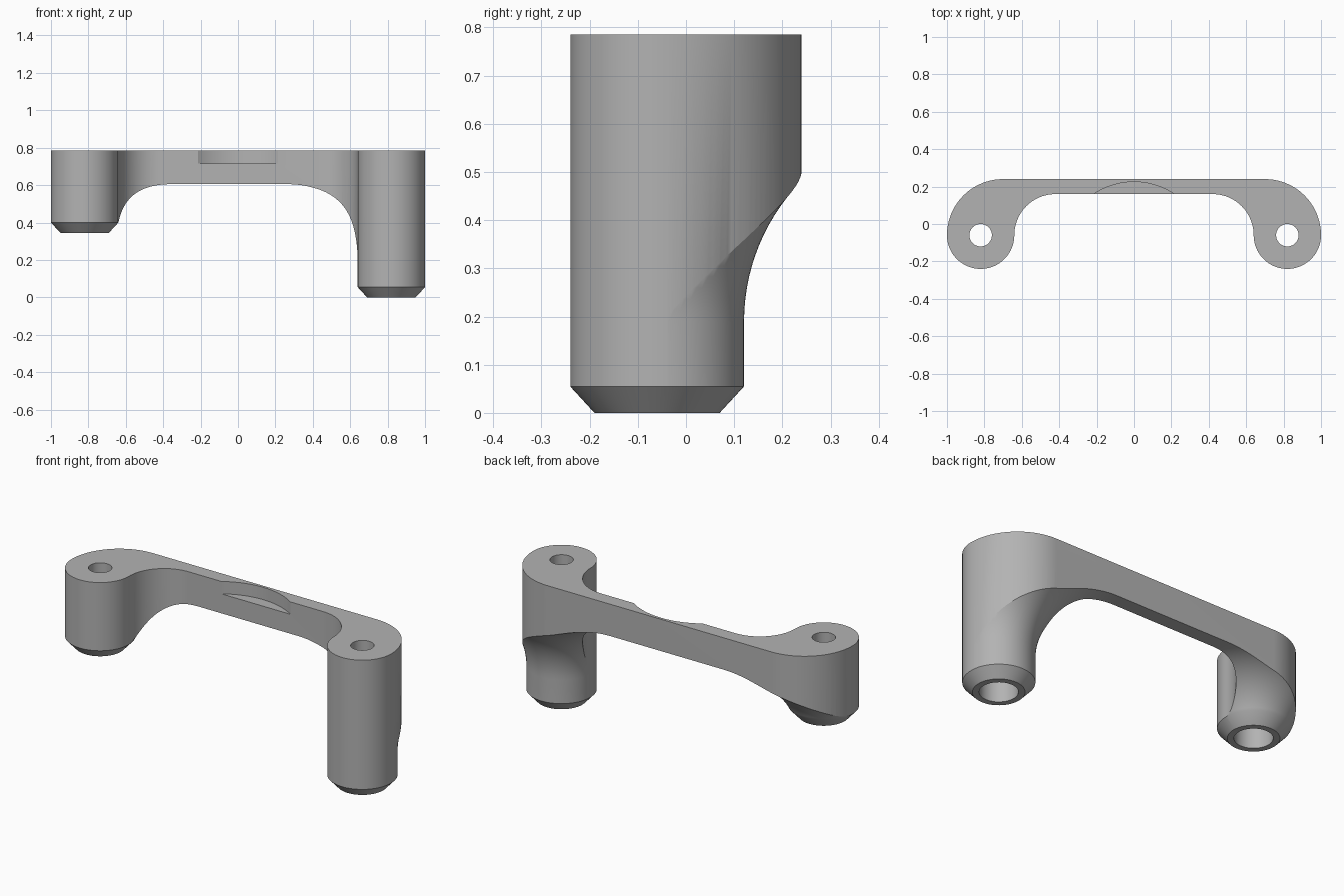
import bpy, bmesh
from math import sin, cos, pi, sqrt, radians, atan2
from mathutils import Vector

if "Cube" in bpy.data.objects:
    bpy.data.objects.remove(bpy.data.objects["Cube"])

TOP, BAR_BOTTOM = 0.785, 0.605
LEG_X, LEG_Y, LEG_R = 0.82, -0.06, 0.18
KEEP_R = LEG_R + 0.0005   # hairline clearance keeps the booleans clean

grey = bpy.data.materials.new("plain grey")
grey.use_nodes = True
grey.diffuse_color = (0.45, 0.45, 0.45, 1)
grey.node_tree.nodes["Principled BSDF"].inputs["Base Color"].default_value = grey.diffuse_color


def arc(cx, cy, r, a0, a1, n):
    angles = [radians(a0 + (a1 - a0) * i / n) for i in range(n + 1)]
    return [(cx + r * cos(a), cy + r * sin(a)) for a in angles]


def add_object(name, bm):
    bmesh.ops.recalc_face_normals(bm, faces=bm.faces)
    mesh = bpy.data.meshes.new(name)
    bm.to_mesh(mesh)
    bm.free()
    mesh.materials.append(grey)
    obj = bpy.data.objects.new(name, mesh)
    bpy.context.collection.objects.link(obj)
    return obj


def prism(name, points, z0, z1):
    bm = bmesh.new()
    face = bm.faces.new([bm.verts.new((x, y, z0)) for x, y in points])
    out = bmesh.ops.extrude_face_region(bm, geom=[face])
    moved = [g for g in out["geom"] if isinstance(g, bmesh.types.BMVert)]
    bmesh.ops.translate(bm, verts=moved, vec=(0, 0, z1 - z0))
    return add_object(name, bm)


def lathe(name, profile, x, y, steps=96):
    bm = bmesh.new()
    verts = [bm.verts.new((x + r, y, z)) for r, z in profile]
    edges = [bm.edges.new(pair) for pair in zip(verts, verts[1:])]
    bmesh.ops.spin(bm, geom=verts + edges, cent=(x, y, 0), axis=(0, 0, 1),
                   angle=2 * pi, steps=steps)
    bmesh.ops.remove_doubles(bm, verts=bm.verts, dist=1e-5)
    return add_object(name, bm)


def carve(obj, cutter, operation):
    """Apply one boolean and throw the cutter away."""
    mod = obj.modifiers.new("carve", "BOOLEAN")
    mod.operation, mod.solver, mod.object = operation, "EXACT", cutter
    bpy.context.view_layer.update()
    graph = bpy.context.evaluated_depsgraph_get()
    mesh = bpy.data.meshes.new_from_object(obj.evaluated_get(graph))
    obj.modifiers.clear()
    obj.data = mesh
    bpy.data.objects.remove(cutter)


def half_bracket(side, foot, fillet):
    # Plan outline: bar, inner bend, rounded leg front, outer bend
    outline = [(0, 0.24), (0, 0.16)]
    outline += arc(0.42, LEG_Y, 0.22, 90, 0, 24)
    outline += arc(LEG_X, LEG_Y, LEG_R, 180, 360, 48)[1:]
    outline += arc(0.70, LEG_Y, 0.30, 0, 90, 32)[1:]
    half = prism("half", [(side * x, y) for x, y in outline], foot - 0.1, TOP)

    # Chamfered foot, leg and hollow fillet up to the bar's underside
    radius, start = fillet
    mid_z = BAR_BOTTOM - radius
    mid_r = KEEP_R + sqrt(radius ** 2 - (start - mid_z) ** 2)
    angle = 180 - atan2(start - mid_z, mid_r - KEEP_R) * 180 / pi
    envelope = [(0, foot), (0.13, foot), (KEEP_R, foot + 0.055)]
    curve = arc(mid_r, mid_z, radius, angle, 90, 28)
    envelope += curve if start > foot + 0.06 else curve[1:]
    envelope += [(1.2, BAR_BOTTOM), (1.2, 0.9), (0, 0.9)]
    carve(half, lathe("envelope", envelope, side * LEG_X, LEG_Y), "INTERSECT")

    # Screw hole with a wider bore from below
    bore_top = 0.6
    hole = [(0, foot - 0.1), (0.097, foot - 0.1), (0.097, bore_top),
            (0.06, bore_top), (0.06, 0.9), (0, 0.9)]
    carve(half, lathe("hole", hole, side * LEG_X, LEG_Y, 48), "DIFFERENCE")
    return half


# Long leg on the left, short leg on the right
halves = [half_bracket(1, 0.0, (0.415, 0.19)),
          half_bracket(-1, 0.345, (0.368, 0.40))]

# Weld the halves into one body across the middle
bm = bmesh.new()
for half in halves:
    bm.from_mesh(half.data)
    bpy.data.objects.remove(half)
inner = [f for f in bm.faces if all(abs(v.co.x) < 1e-4 for v in f.verts)]
bmesh.ops.delete(bm, geom=inner, context="FACES")
bmesh.ops.remove_doubles(bm, verts=bm.verts, dist=1e-5)
seam = [e for e in bm.edges if all(abs(v.co.x) < 1e-4 for v in e.verts)]
bmesh.ops.dissolve_edges(bm, edges=seam, use_verts=True)
bracket = add_object("handle_bracket", bm)

# Shallow curved thumb notch in the front top edge of the bar
notch = prism("notch", arc(0, -0.163, 0.388, 0, 180, 96), 0.715, 0.9)
carve(bracket, notch, "DIFFERENCE")

bpy.ops.object.select_all(action="DESELECT")
bracket.select_set(True)
bpy.context.view_layer.objects.active = bracket
bpy.ops.object.shade_smooth_by_angle(angle=radians(25))
